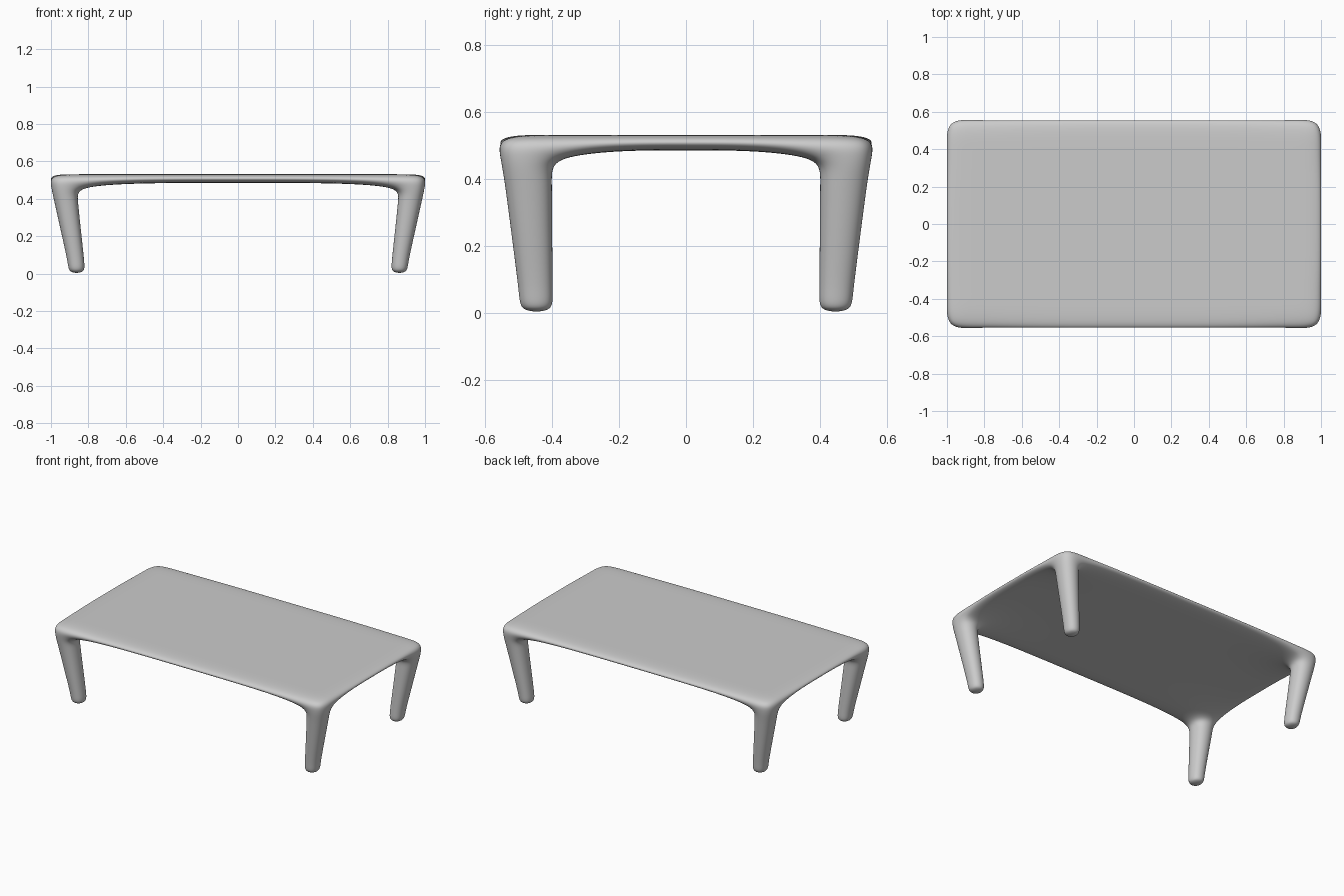
import bpy
import bmesh

default = bpy.data.objects.get("Cube")
if default:
    bpy.data.objects.remove(default, do_unlink=True)

# Single light grey finish
grey = bpy.data.materials.new("light grey")
grey.use_nodes = True
colour = (0.6, 0.6, 0.6, 1)
grey.diffuse_color = colour
grey.node_tree.nodes["Principled BSDF"].inputs["Base Color"].default_value = colour

# One quarter of the control cage; the last cell of each axis is the leg root
XS = [0, 0.55, 0.855, 1.005]
YS = [0, 0.2, 0.395, 0.5605]
TOP, UNDER, ROOT = 0.531, 0.485, 0.462
# Leg rings going down: height, x range, y range
LEG = [
    (0.40, (0.852, 0.991), (0.394, 0.548)),
    (0.22, (0.834, 0.950), (0.394, 0.524)),
    (0.05, (0.816, 0.911), (0.393, 0.501)),
    (0.00, (0.816, 0.909), (0.393, 0.499)),
]
LAST = len(XS) - 1

bm = bmesh.new()
top, under = {}, {}
for i, x in enumerate(XS):
    for j, y in enumerate(YS):
        at_leg = i >= LAST - 1 and j >= LAST - 1
        top[i, j] = bm.verts.new((x, y, TOP))
        under[i, j] = bm.verts.new((x, y, ROOT if at_leg else UNDER))


def cell(grid, i, j):
    return [grid[i, j], grid[i + 1, j], grid[i + 1, j + 1], grid[i, j + 1]]


# Slab top and underside, left open where the leg joins
for i in range(LAST):
    for j in range(LAST):
        bm.faces.new(cell(top, i, j))
        if (i, j) != (LAST - 1, LAST - 1):
            bm.faces.new(cell(under, i, j)[::-1])

# Slab rim on the two outer sides
for k in range(LAST):
    for a, b in (((LAST, k), (LAST, k + 1)), ((k + 1, LAST), (k, LAST))):
        bm.faces.new((top[a], under[a], under[b], top[b]))

# Tapered leg flowing out of the corner
ring = cell(under, LAST - 1, LAST - 1)
for z, (x0, x1), (y0, y1) in LEG:
    lower = [bm.verts.new((x, y, z))
             for x, y in ((x0, y0), (x1, y0), (x1, y1), (x0, y1))]
    for k in range(4):
        n = (k + 1) % 4
        bm.faces.new((ring[k], lower[k], lower[n], ring[n]))
    ring = lower
bm.faces.new(ring[::-1])

mesh = bpy.data.meshes.new("table")
bm.to_mesh(mesh)
bm.free()
mesh.materials.append(grey)
mesh.shade_smooth()
table = bpy.data.objects.new("table", mesh)
bpy.context.collection.objects.link(table)

# Mirror to four quarters, then round the whole form
mirror = table.modifiers.new("mirror", "MIRROR")
mirror.use_axis = (True, True, False)
mirror.use_clip = True
smooth = table.modifiers.new("rounding", "SUBSURF")
smooth.levels = smooth.render_levels = 4
